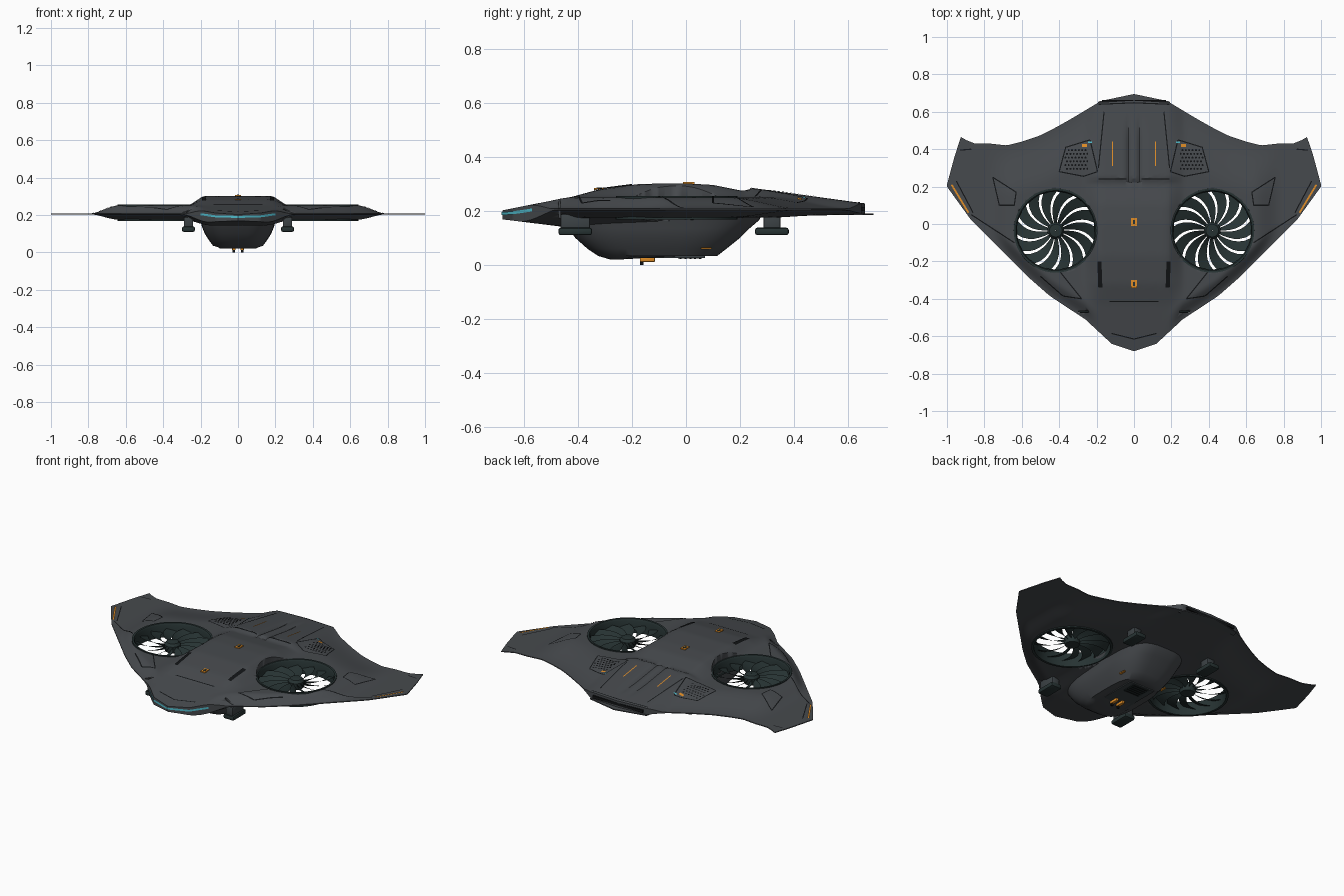
import bpy, bmesh, math
from mathutils import Vector, Matrix

if "Cube" in bpy.data.objects:
    bpy.data.objects.remove(bpy.data.objects["Cube"])


def material(name, rgb):
    m = bpy.data.materials.new(name)
    m.use_nodes = True
    m.diffuse_color = (*rgb, 1)
    m.node_tree.nodes["Principled BSDF"].inputs["Base Color"].default_value = (*rgb, 1)
    return m


GREY = material("hull grey", (0.062, 0.068, 0.075))
DARK = material("fan dark green", (0.02, 0.033, 0.033))
BLACK = material("panel line black", (0.006, 0.007, 0.008))
ORANGE = material("marker orange", (0.75, 0.27, 0.02))
CYAN = material("light cyan", (0.08, 0.5, 0.6))
STEEL = material("gear steel", (0.045, 0.055, 0.06))


def finish(name, bm, mat, angle=35):
    me = bpy.data.meshes.new(name)
    bmesh.ops.recalc_face_normals(bm, faces=bm.faces)
    bm.to_mesh(me)
    bm.free()
    me.materials.append(mat)
    me.shade_smooth()
    me.set_sharp_from_angle(angle=math.radians(angle))
    ob = bpy.data.objects.new(name, me)
    bpy.context.scene.collection.objects.link(ob)
    return ob


def interp(pts, v):
    for (a, p), (b, q) in zip(pts, pts[1:]):
        if v <= b:
            return p + (q - p) * max(0, (v - a) / (b - a))
    return pts[-1][1]


def smooth(t):
    t = min(1, max(0, t))
    return t * t * (3 - 2 * t)


# Planform edges and centreline profiles
LEAD = [(0, -.68), (.12, -.64), (.26, -.51), (.45, -.385), (.57, -.28), (.87, .02), (1, .2)]
TRAIL = [(0, .662), (.19, .65), (.34, .56), (.42, .515), (.51, .47), (.6, .44), (.68, .42),
         (.77, .43), (.85, .43), (.9, .45), (.925, .465), (.96, .36), (1, .21)]
SPINE = [(-.69, .2), (-.56, .226), (-.43, .25), (-.32, .28), (-.17, .3), (0, .302),
         (.1, .296), (.22, .272), (.245, .285), (.66, .228)]
KEEL = [(-.69, .17), (-.47, .143), (-.2, .15), (.3, .18), (.7, .187)]
FAN = Vector((.418, -.035, 0))
FAN_R = .22


def swell(ax, y):
    s, e = y - interp(LEAD, ax), interp(TRAIL, ax) - y
    return smooth(s / .1) * smooth(e / .28) * (1 - smooth((ax - .64) / .15))


def top(x, y):
    ax = abs(x)
    wing = .208 + .042 * swell(ax, y)
    groove = .012 * max(0, 1 - abs(ax - .03) / .02) * smooth((y - .2) / .05) * smooth((.62 - y) / .2)
    mid = interp(SPINE, y) - groove
    return wing + (mid - wing) * (1 - smooth((ax - .17) / .11))


def bottom(x, y):
    ax = abs(x)
    wing = .203 - .028 * swell(ax, y)
    return wing + (interp(KEEL, y) - wing) * (1 - smooth((ax - .14) / .16))


# Blended wing hull: closed upper and lower skins
half = sorted({i / 48 for i in range(49)} | {.015, .03, .045, .12, .19, .26, .925})
xs = [-x for x in reversed(half[1:])] + half
N = 64
bm = bmesh.new()
skins = []
for f in (top, bottom):
    rows = []
    for x in xs:
        a, b = interp(LEAD, abs(x)), interp(TRAIL, abs(x))
        rows.append([bm.verts.new((x, y, f(x, y))) for y in (a + (b - a) * j / N for j in range(N + 1))])
    for r, q in zip(rows, rows[1:]):
        for j in range(N):
            bm.faces.new((r[j], q[j], q[j + 1], r[j + 1]))
    skins.append(rows)
up, lo = skins
for i in range(len(xs) - 1):
    for j in (0, N):
        bm.faces.new((up[i][j], up[i + 1][j], lo[i + 1][j], lo[i][j]))
for i in (0, -1):
    for j in range(N):
        bm.faces.new((up[i][j], up[i][j + 1], lo[i][j + 1], lo[i][j]))
hull = finish("hull", bm, GREY, 30)

# Cut the fan wells and front slots
bm = bmesh.new()
for s in (1, -1):
    bmesh.ops.create_cone(bm, cap_ends=True, segments=64, radius1=FAN_R, radius2=FAN_R, depth=.5,
                          matrix=Matrix.Translation((s * FAN.x, FAN.y, .2)))
    bmesh.ops.create_cube(bm, size=1, matrix=Matrix.Translation((s * .27, -.468, .2))
                          @ Matrix.Diagonal((.055, .008, .5, 1)))
cutter = finish("well_cutter", bm, GREY)
cutter.hide_render = True
mod = hull.modifiers.new("wells", "BOOLEAN")
mod.operation, mod.solver, mod.object = "DIFFERENCE", "EXACT", cutter
cut = bpy.data.meshes.new_from_object(hull.evaluated_get(bpy.context.evaluated_depsgraph_get()))
hull.modifiers.clear()
hull.data = cut
bpy.data.objects.remove(cutter)


def box(name, centre, size, mat, bevel=0):
    bm = bmesh.new()
    bmesh.ops.create_cube(bm, size=1, matrix=Matrix.Translation(centre) @ Matrix.Diagonal((*size, 1)))
    if bevel:
        bmesh.ops.bevel(bm, geom=bm.edges[:], offset=bevel, segments=2, affect="EDGES", profile=.5)
    return finish(name, bm, mat)


def lathe(name, centre, profile, mat, n=48):
    # closed ring of (radius, height) points
    bm = bmesh.new()
    rings = [[bm.verts.new((centre[0] + r * math.cos(k * math.tau / n), centre[1] + r * math.sin(k * math.tau / n), z))
              for k in range(n)] for r, z in profile]
    for a, b in zip(rings, rings[1:] + rings[:1]):
        for k in range(n):
            bm.faces.new((a[k], a[k - 1], b[k - 1], b[k]))
    return finish(name, bm, mat)


def strip(name, pts, width, mat, lift=.0025):
    # thin painted band laid on the upper skin, on both sides
    for s in (1, -1):
        bm = bmesh.new()
        for p, q in zip(pts, pts[1:]):
            a, b = Vector(p), Vector(q)
            d = (b - a).normalized()
            n = Vector((-d.y, d.x)) * width / 2
            k = max(1, int((b - a).length / .015))
            pairs = [[bm.verts.new((s * w.x, w.y, top(*w) + lift)) for w in (c + n, c - n)]
                     for c in (a.lerp(b, i / k) for i in range(k + 1))]
            for u, v in zip(pairs, pairs[1:]):
                bm.faces.new((u[0], u[1], v[1], v[0]))
        finish(name, bm, mat)


# Ducted fans
BLADES = 14
for s, side in ((1, "left"), (-1, "right")):
    c = (s * FAN.x, FAN.y)
    lathe(side + "_fan_duct", c, [(.212, .168), (.208, .244), (.214, .254), (.225, .255), (.226, .168)], DARK)
    lathe(side + "_fan_hub", c, [(.002, .185), (.04, .185), (.045, .195), (.045, .225), (.034, .24), (.002, .243)], DARK, 24)
    bm = bmesh.new()
    step = math.tau / BLADES
    for k in range(BLADES):
        rows = []
        for i in range(7):
            r = .04 + .17 * i / 6
            a0 = s * (k * step + .35 * (i / 6) ** 2)
            rows.append([bm.verts.new((c[0] + r * math.cos(a0 + s * step * u), c[1] + r * math.sin(a0 + s * step * u),
                                       .208 + .03 * (.5 - u))) for u in (0, .26, .52, .78)])
        for a, b in zip(rows, rows[1:]):
            for j in range(3):
                bm.faces.new((a[j], a[j + 1], b[j + 1], b[j]))
    finish(side + "_fan_blades", bm, DARK)

# Belly pod: stacked rounded sections (height, front, back, half width)
bm = bmesh.new()
loops = []
for z, y0, y1, w in [(.2, -.47, .29, .215), (.165, -.46, .27, .2), (.135, -.435, .235, .192), (.1, -.41, .2, .178),
                     (.06, -.365, .15, .152), (.033, -.325, .115, .132), (.02, -.28, .09, .11)]:
    ring = []
    for k in range(48):
        ca, sa = math.cos(k * math.tau / 48), math.sin(k * math.tau / 48)
        y = (y0 + y1) / 2 + (y1 - y0) / 2 * math.copysign(abs(sa) ** .6, sa)
        lift = .018 * smooth((y + .24) / .06) if z < .03 else 0
        ring.append(bm.verts.new((w * math.copysign(abs(ca) ** .6, ca), y, z + lift * .7)))
    loops.append(ring)
for a, b in zip(loops, loops[1:]):
    for k in range(48):
        bm.faces.new((a[k], a[k - 1], b[k - 1], b[k]))
bm.faces.new(loops[-1])
finish("belly_pod", bm, GREY, 40)

# Belly sensor bay
box("belly_panel", (0, -.08, .03), (.17, .3, .008), STEEL)
box("belly_grille", (0, .015, .0265), (.11, .09, .004), DARK)
for i in range(5):
    box("grille_slot", (0, -.02 + i * .018, .024), (.095, .007, .003), BLACK)
for s in (1, -1):
    box("sensor_block", (s * .022, -.143, .022), (.018, .055, .022), ORANGE, .003)
    box("sensor_lens", (s * .022, -.164, .006), (.014, .012, .012), BLACK)
    box("belly_lamp", (s * .146, .075, .062), (.012, .04, .006), ORANGE)

# Landing feet
for s, side in ((1, "left"), (-1, "right")):
    for y, length, end in ((-.41, .11, "front"), (.318, .062, "rear")):
        box(f"{side}_{end}_strut", (s * .265, y, .158), (.05, length, .06), STEEL, .006)
        box(f"{side}_{end}_foot", (s * .265, y, .124), (.07, .125, .028), DARK, .009)

# Tail shelf and exhaust slot
bm = bmesh.new()
bm.faces.new([bm.verts.new((x, y, .184)) for x, y in ((-.2, .62), (.2, .62), (.19, .655), (0, .695), (-.19, .655))])
ext = bmesh.ops.extrude_face_region(bm, geom=bm.faces[:])
bmesh.ops.translate(bm, vec=(0, 0, .006), verts=[v for v in ext["geom"] if isinstance(v, bmesh.types.BMVert)])
finish("tail_shelf", bm, GREY)
box("exhaust_slot", (0, .655, .207), (.34, .014, .016), BLACK)

# Cyan nose light following the leading edge
for s in (1, -1):
    bm = bmesh.new()
    cols = [[bm.verts.new((s * x, interp(LEAD, x) - .004, z + dz)) for dz in (0, .011)]
            for x, z in ((0, .184), (.12, .187), (.2, .198))]
    for a, b in zip(cols, cols[1:]):
        bm.faces.new((a[0], b[0], b[1], a[1]))
    finish("nose_light", bm, CYAN)

# Panel lines on the upper skin
for path in [[(0, -.415), (.13, -.415)], [(0, -.615), (.12, -.585)],
             [(.4, -.25), (.28, -.4), (.38, -.385), (.5, -.28)],
             [(.755, .25), (.63, .17), (.64, .1), (.72, .1), (.755, .25)],
             [(.64, -.1), (.87, .05)], [(.95, .23), (.86, .06)], [(.87, .4), (.93, .395)],
             [(.04, .24), (.19, .24)], [(.19, .3), (.16, .6)], [(0, .648), (.19, .64)],
             [(.4, .28), (.365, .41), (.235, .45), (.195, .28), (.27, .255), (.4, .28)]]:
    strip("panel_line", path, .006, BLACK)

# Side intakes
strip("side_intake", [(.185, -.2), (.18, -.34)], .022, BLACK, .004)

# Rear vents: staggered dark holes
for s in (1, -1):
    bm = bmesh.new()
    for i in range(7):
        for j in range(6):
            x, y = .25 + i * .018 + (j % 2) * .009, .295 + j * .02
            if x - .25 < .16 - (y - .29) * .55:
                bmesh.ops.create_circle(bm, cap_ends=True, segments=6, radius=.006,
                                        matrix=Matrix.Translation((s * x, y, top(x, y) + .004)))
    finish("vent_holes", bm, BLACK)

# Coloured markers
strip("vent_marker", [(.25, .42), (.278, .42)], .016, ORANGE, .004)
strip("vent_light", [(.225, .437), (.245, .437)], .008, CYAN, .004)
strip("deck_marker", [(.115, .31), (.115, .44)], .006, ORANGE, .004)
strip("wingtip_marker", [(.975, .21), (.885, .06)], .01, ORANGE, .004)
for y in (.01, -.32):
    z = top(0, y)
    box("spine_marker", (0, y, z + .002), (.03, .042, .006), ORANGE)
    box("spine_marker_core", (0, y, z + .003), (.013, .022, .007), DARK)
